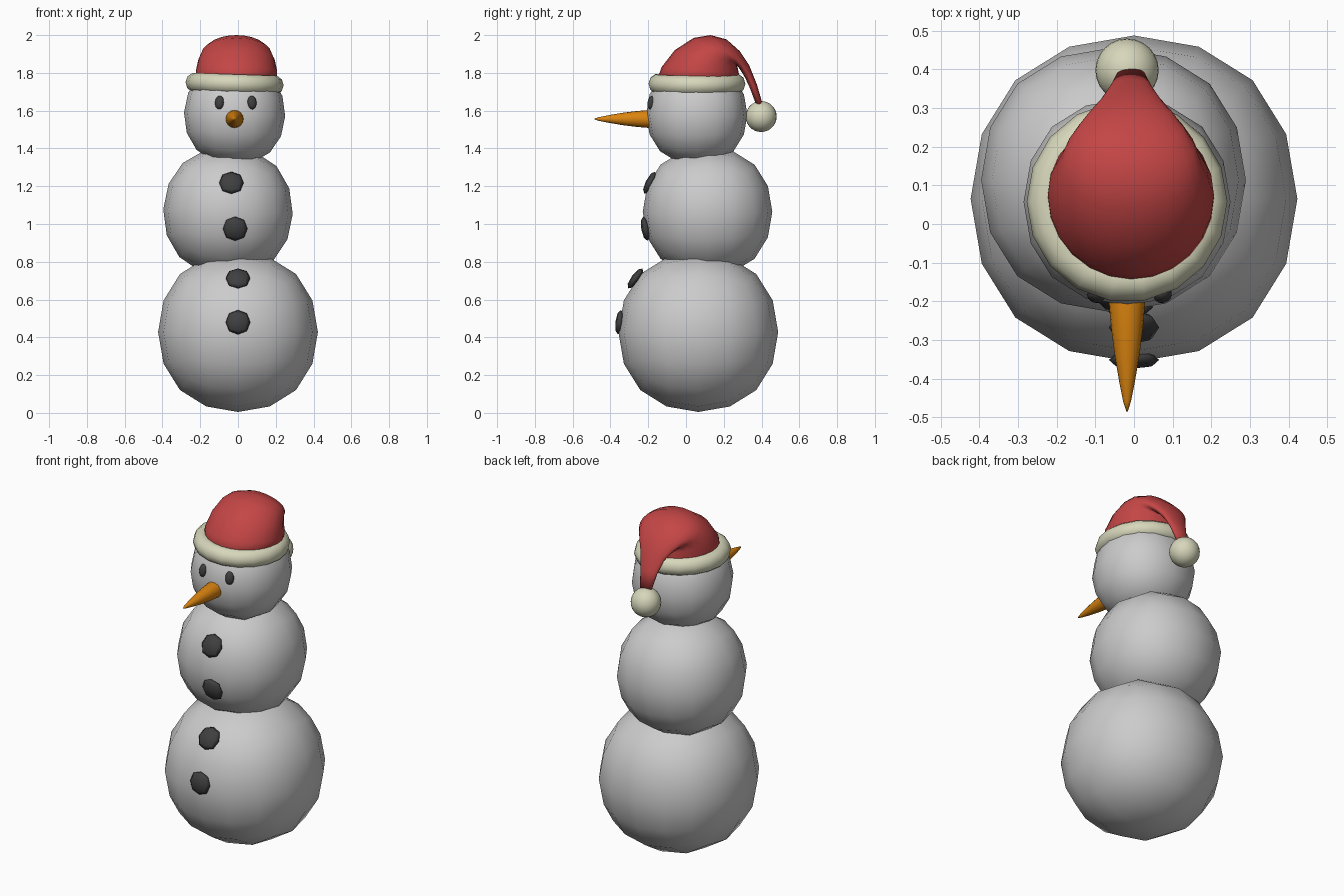
import bpy, bmesh
from math import sin, cos, pi, radians
from mathutils import Vector

if "Cube" in bpy.data.objects:
    bpy.data.objects.remove(bpy.data.objects["Cube"])


def material(name, rgb):
    m = bpy.data.materials.new(name)
    m.diffuse_color = (*rgb, 1)
    m.use_nodes = True
    m.node_tree.nodes["Principled BSDF"].inputs["Base Color"].default_value = m.diffuse_color
    return m


RED = material("red_felt", (0.55, 0.06, 0.06))
CREAM = material("cream_fur", (0.68, 0.68, 0.50))
ORANGE = material("carrot_orange", (0.70, 0.23, 0.005))
COAL = material("coal", (0.05, 0.05, 0.05))


def finish(ob, name, mat=None):
    ob.name = name
    if mat:
        ob.data.materials.append(mat)
    for p in ob.data.polygons:
        p.use_smooth = True
    return ob


def ball(name, loc, size, levels=2, mat=None, rot=(0, 0, 0)):
    """Rounded cube: subdivided, then fitted to the half sizes given."""
    bpy.ops.mesh.primitive_cube_add(size=2)
    ob = bpy.context.object
    mod = ob.modifiers.new("round", 'SUBSURF')
    mod.levels = levels
    mod.subdivision_type = 'CATMULL_CLARK'
    bpy.ops.object.modifier_apply(modifier=mod.name)
    reach = max(abs(v.co.x) for v in ob.data.vertices)
    for v in ob.data.vertices:
        v.co = Vector([c * s / reach for c, s in zip(v.co, size)])
    ob.location, ob.rotation_euler = loc, rot
    return finish(ob, name, mat)


def loft(name, rings, mat):
    """Skin a list of closed rings and cap both ends."""
    bm = bmesh.new()
    loops = [[bm.verts.new(p) for p in ring] for ring in rings]
    n = len(loops[0])
    for a, b in zip(loops, loops[1:]):
        for i in range(n):
            j = (i + 1) % n
            bm.faces.new((a[i], a[j], b[j], b[i]))
    bm.faces.new(loops[0])
    bm.faces.new(loops[-1])
    bmesh.ops.recalc_face_normals(bm, faces=bm.faces)
    me = bpy.data.meshes.new(name)
    bm.to_mesh(me)
    bm.free()
    ob = bpy.data.objects.new(name, me)
    bpy.context.collection.objects.link(ob)
    return finish(ob, name, mat)


# Three stacked snowballs
CX = -0.018
ball("lower_snowball", (0, 0.065, 0.428), (0.423,) * 3)
ball("middle_snowball", (-0.053, 0.114, 1.065), (0.343,) * 3, rot=(0, radians(2), 0))
ball("head", (CX, 0.057, 1.58), (0.268,) * 3, rot=(0, radians(2), 0))

# Coal buttons: x, y, z, backward tilt
for i, (x, y, z, tilt) in enumerate([(0, -0.352, 0.48, -7), (0, -0.268, 0.712, -36),
                                     (-0.015, -0.215, 0.975, 10), (-0.035, -0.192, 1.218, -26)]):
    ball(f"button_{i + 1}", (x, y, z), (0.065, 0.022, 0.065), 1, COAL, (radians(tilt), 0, 0))

# Coal eyes
for side, name in ((-1, "left_eye"), (1, "right_eye")):
    ball(name, (-0.012 + side * 0.086, -0.183, 1.643), (0.024, 0.02, 0.037), 2, COAL,
         (radians(-12), 0, side * radians(20)))

# Carrot nose: y, radius
nose = [(-0.15, 0.046), (-0.20, 0.047), (-0.27, 0.041), (-0.34, 0.032),
        (-0.41, 0.020), (-0.46, 0.010), (-0.485, 0.002)]
loft("carrot_nose", [[(CX + r * cos(2 * pi * k / 16), y, 1.556 + r * sin(2 * pi * k / 16))
                      for k in range(16)] for y, r in nose], ORANGE)

# Fur band round the hat
bpy.ops.mesh.primitive_torus_add(location=(CX, 0.058, 1.742), rotation=(0, radians(2), 0),
                                 major_segments=18, minor_segments=10,
                                 major_radius=0.207, minor_radius=0.053)
finish(bpy.context.object, "hat_band", CREAM)

# Drooping hat: outer (y, z), inner (y, z), half width of each section
hat = [(-0.16, 1.74, 0.28, 1.74, 0.215), (-0.13, 1.83, 0.28, 1.795, 0.215),
       (-0.06, 1.92, 0.275, 1.822, 0.202), (0.04, 1.985, 0.27, 1.835, 0.182),
       (0.13, 2.0, 0.275, 1.833, 0.165), (0.215, 1.977, 0.285, 1.82, 0.137),
       (0.285, 1.915, 0.298, 1.80, 0.106), (0.335, 1.84, 0.315, 1.77, 0.076),
       (0.375, 1.74, 0.338, 1.72, 0.053), (0.41, 1.62, 0.372, 1.63, 0.034)]
rings = []
for y0, z0, y1, z1, w in hat:
    rings.append([(CX + 0.01 + w * sin(2 * pi * k / 24),
                   (y0 + y1) / 2 + (y0 - y1) / 2 * cos(2 * pi * k / 24),
                   (z0 + z1) / 2 + (z0 - z1) / 2 * cos(2 * pi * k / 24)) for k in range(24)])
loft("hat", rings, RED)

# Pompom on the hat tip
bpy.ops.mesh.primitive_uv_sphere_add(segments=24, ring_count=14, radius=0.082,
                                     location=(CX, 0.398, 1.569))
finish(bpy.context.object, "pompom", CREAM)
